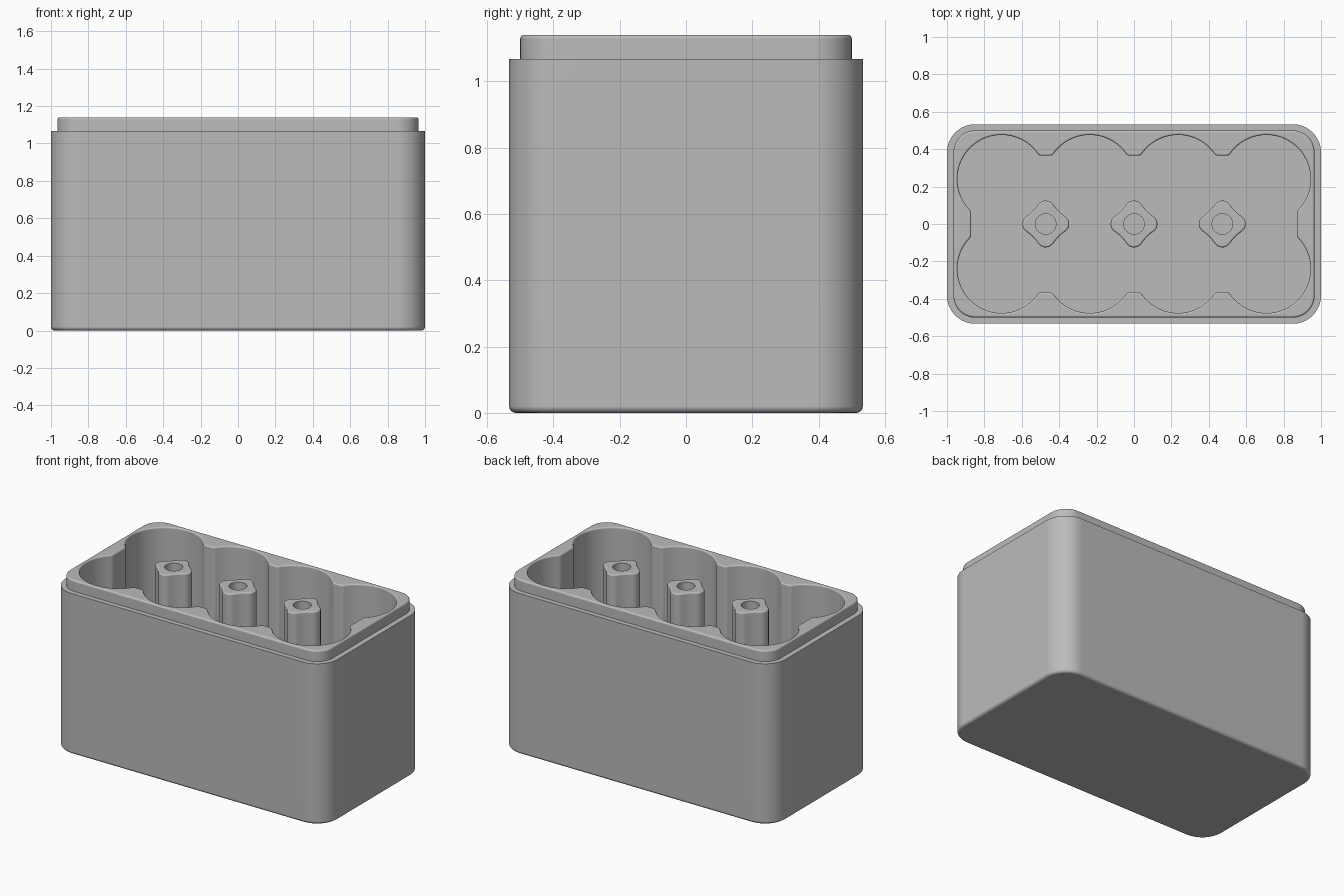
import bpy, bmesh, math
from math import cos, sin, pi, atan2, radians

if "Cube" in bpy.data.objects:
    bpy.data.objects.remove(bpy.data.objects["Cube"])

S, R, CY = 0.236, 0.236, 0.24     # half cell spacing, cell radius, row offset
TOP, LEDGE, FLOOR = 1.14, 1.067, 0.05

grey = bpy.data.materials.new("grey plastic")
grey.diffuse_color = (0.5, 0.5, 0.5, 1)
grey.use_nodes = True
grey.node_tree.nodes["Principled BSDF"].inputs["Base Color"].default_value = grey.diffuse_color


def arc(cx, cy, r, a0, a1, n):
    return [(cx + r * cos(a0 + (a1 - a0) * i / n), cy + r * sin(a0 + (a1 - a0) * i / n))
            for i in range(n + 1)]


def mirror4(q):
    """Complete an outline from its first quadrant, listed from +y round to +x."""
    return (q + [(x, -y) for x, y in reversed(q)] + [(-x, -y) for x, y in q]
            + [(-x, y) for x, y in reversed(q)])


def rounded_box(d, hx, hy, r):
    return mirror4(arc(hx - r, hy - r, r - d, pi / 2, 0, 10))


def cell_outline(d):
    """Eight joined cells with filleted notches between, grown outward by d."""
    f, rf, fy = 0.02, 0.03, 0.395
    ta = atan2(CY - fy, S - f)
    ex, ey, er = 0.906, 0.055, 0.035
    te = atan2(ey - CY, ex - 3 * S)
    q = arc(f, fy, rf - d, -pi / 2, ta, 5)
    q += arc(S, CY, R + d, pi + ta, -ta, 24)
    q += arc(2 * S - f, fy, rf - d, -pi - ta, -pi / 2, 5)
    q += arc(2 * S + f, fy, rf - d, -pi / 2, ta, 5)
    q += arc(3 * S, CY, R + d, pi + ta, te, 40)
    q += arc(ex, ey, er - d, pi + te, pi, 5)
    return mirror4(q)


def pillar_outline(d):
    """Diamond with hollow sides left between four cells, shrunk by d."""
    rf, t = 0.0493, 0.0757
    a = atan2(S - t, S)
    q = arc(0, t, rf - d, pi / 2, a, 6)
    q += arc(S, S, R + d, pi + a, 1.5 * pi - a, 6)
    q += arc(t, 0, rf - d, pi / 2 - a, 0, 6)
    return mirror4(q)


def loft(name, rings, x=0):
    """Closed solid through (outline, z) rings."""
    bm = bmesh.new()
    loops = [[bm.verts.new((px + x, py, z)) for px, py in pts] for pts, z in rings]
    n = len(loops[0])
    for a, b in zip(loops, loops[1:]):
        for i in range(n):
            bm.faces.new((a[i], a[(i + 1) % n], b[(i + 1) % n], b[i]))
    bm.faces.new(loops[0])
    bm.faces.new(loops[-1])
    bmesh.ops.remove_doubles(bm, verts=bm.verts, dist=1e-5)
    bmesh.ops.recalc_face_normals(bm, faces=bm.faces)
    me = bpy.data.meshes.new(name)
    bm.to_mesh(me)
    bm.free()
    me.materials.append(grey)
    ob = bpy.data.objects.new(name, me)
    bpy.context.collection.objects.link(ob)
    return ob


def select(ob):
    bpy.ops.object.select_all(action='DESELECT')
    ob.select_set(True)
    bpy.context.view_layer.objects.active = ob


def cut(ob, cutter):
    m = ob.modifiers.new("cut", 'BOOLEAN')
    m.operation, m.solver, m.object = 'DIFFERENCE', 'EXACT', cutter
    select(ob)
    bpy.ops.object.modifier_apply(modifier="cut")
    bpy.data.objects.remove(cutter, do_unlink=True)


def smooth(ob):
    select(ob)
    bpy.ops.object.shade_smooth_by_angle(angle=radians(35))
    w = ob.modifiers.new("flat face normals", 'WEIGHTED_NORMAL')
    w.keep_sharp = True


def rounding(r, n=4):
    """Inset and drop pairs for a rounded top edge, going up."""
    return [(r * (1 - cos(i * pi / 2 / n)), r * (1 - sin(i * pi / 2 / n))) for i in range(n + 1)]


# Case: rounded bottom edge, straight wall, ledge, then a narrower lip
wall = lambda d: rounded_box(d, 1.0, 0.533, 0.15)
lip = lambda d: rounded_box(d, 0.965, 0.5, 0.115)
rings = [(wall(d), h) for d, h in reversed(rounding(0.02))]
rings += [(wall(0), LEDGE), (lip(0), LEDGE)]
rings += [(lip(d), TOP - h) for d, h in rounding(0.012)]
case = loft("case", rings)

# Cell cavity with a softened rim
rings = [(cell_outline(0), FLOOR)]
rings += [(cell_outline(d), TOP - h) for d, h in rounding(0.01, 3)]
rings += [(cell_outline(0.01), TOP + 0.1)]
cut(case, loft("cavity_cutter", rings))
smooth(case)

# Three pillars between the cells, each with a round blind hole
for i, x in enumerate((-2 * S, 0, 2 * S)):
    rings = [(pillar_outline(0), FLOOR - 0.01)]
    rings += [(pillar_outline(d), TOP - h) for d, h in rounding(0.01, 3)]
    pillar = loft(f"pillar_{i + 1}", rings, x)
    circle = arc(0, 0, 0.055, 0, 2 * pi * 31 / 32, 31)
    cut(pillar, loft("hole_cutter", [(circle, TOP - 0.12), (circle, TOP + 0.1)], x))
    smooth(pillar)
